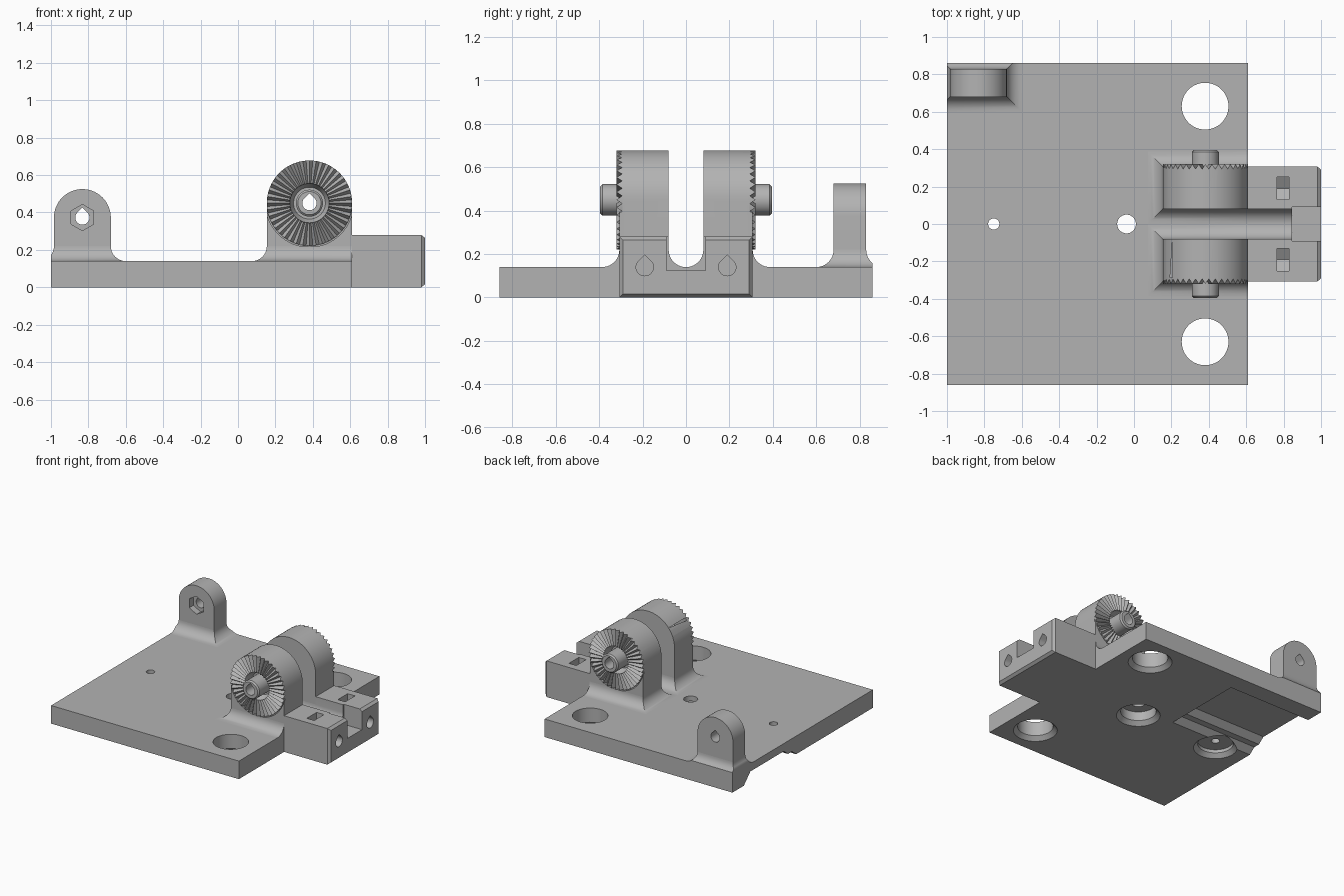
import bpy, bmesh
from math import sin, cos, pi, radians

cube = bpy.data.objects.get("Cube")
if cube:
    bpy.data.objects.remove(cube)

GREY = 0.45
mat = bpy.data.materials.new("plain grey")
mat.use_nodes = True
mat.diffuse_color = (GREY, GREY, GREY, 1)
mat.node_tree.nodes["Principled BSDF"].inputs["Base Color"].default_value = (GREY, GREY, GREY, 1)

PLATE_TOP = 0.14
X0, X1, HALF_Y = -1.0, 0.61, 0.86
FILLET = 0.08


# ---------- helpers ----------
def loft(name, rings, closed=False):
    """Skin a list of equal-length rings; cap the ends unless closed."""
    bm = bmesh.new()
    vs = [[bm.verts.new(p) for p in ring] for ring in rings]
    n = len(rings[0])
    pairs = list(zip(vs, vs[1:])) + ([(vs[-1], vs[0])] if closed else [])
    for a, b in pairs:
        for i in range(n):
            j = (i + 1) % n
            bm.faces.new((a[i], a[j], b[j], b[i]))
    if not closed:
        bm.faces.new(vs[0])
        bm.faces.new(vs[-1])
    bmesh.ops.recalc_face_normals(bm, faces=bm.faces)
    mesh = bpy.data.meshes.new(name)
    bm.to_mesh(mesh)
    bm.free()
    mesh.materials.append(mat)
    ob = bpy.data.objects.new(name, mesh)
    bpy.context.collection.objects.link(ob)
    return ob


def on_x(x, pts):
    return [(x, a, b) for a, b in pts]


def on_y(y, pts):
    return [(a, y, b) for a, b in pts]


def on_z(z, pts):
    return [(a, b, z) for a, b in pts]


def circle(cx, cy, r, n=48, turn=0.0):
    return [(cx + r * cos(2 * pi * i / n + turn), cy + r * sin(2 * pi * i / n + turn)) for i in range(n)]


def rect(a0, a1, b0, b1):
    return [(a0, b0), (a1, b0), (a1, b1), (a0, b1)]


def teardrop(cx, cz, r):
    arc = [radians(135 + 270 * i / 24) for i in range(25)]
    return [(cx + r * cos(a), cz + r * sin(a)) for a in arc] + [(cx, cz + r * 2 ** 0.5)]


def arch(cx, cz, r, bottom):
    """Round-topped upright outline."""
    top = [(cx + r * cos(pi * i / 32), cz + r * sin(pi * i / 32)) for i in range(33)]
    return top + [(cx - r, bottom), (cx + r, bottom)]


def cut(ob, cutters):
    for c in cutters:
        m = ob.modifiers.new("cut", 'BOOLEAN')
        m.operation, m.solver, m.object = 'DIFFERENCE', 'EXACT', c
    dg = bpy.context.evaluated_depsgraph_get()
    mesh = bpy.data.meshes.new_from_object(ob.evaluated_get(dg))
    ob.modifiers.clear()
    ob.data = mesh
    for c in cutters:
        bpy.data.objects.remove(c)


def finish(ob):
    bpy.ops.object.select_all(action='DESELECT')
    ob.select_set(True)
    bpy.context.view_layer.objects.active = ob
    bpy.ops.object.shade_smooth_by_angle(angle=radians(30))


def bore(x, y, depth):
    """Round pocket from below with a chamfered mouth."""
    steps = [(-0.02, 0.175), (0.03, 0.125), (depth, 0.125)]
    return loft("bore_cutter", [on_z(z, circle(x, y, r)) for z, r in steps])


def foot_fillet(name, x0, x1, y0, y1):
    """Concave mitred skirt around an upright, trimmed to the plate."""
    rings = [on_z(PLATE_TOP - 0.02, rect(x0 - FILLET, x1 + FILLET, y0 - FILLET, y1 + FILLET))]
    for i in range(10, -1, -1):
        a = pi / 2 * i / 10
        d = FILLET * (1 - cos(a))
        rings.append(on_z(PLATE_TOP + FILLET * (1 - sin(a)), rect(x0 - d, x1 + d, y0 - d, y1 + d)))
    rings = [[(min(max(x, X0), X1), min(y, HALF_Y), z) for x, y, z in r] for r in rings]
    return loft(name, rings)


# ---------- base plate ----------
plate = loft("base_plate", [on_z(z, rect(X0, X1, -HALF_Y, HALF_Y)) for z in (0, PLATE_TOP)])
recess = [(0.06, -0.02), (0.08, 0), (0.13, 0.04), (0.18, 0.04), (0.23, 0.08),
          (0.64, 0.08), (0.72, 0), (0.74, -0.02)]
cut(plate, [
    loft("recess_cutter", [on_x(x, recess) for x in (-1.1, -0.29)]),
    bore(0.38, 0.63, 0.2), bore(0.38, -0.63, 0.2),
    bore(-0.04, 0, 0.1), bore(-0.75, 0, 0.055),
    loft("hole_cutter", [on_z(z, circle(-0.04, 0, 0.05)) for z in (0.05, 0.2)]),
    loft("hole_cutter", [on_z(z, circle(-0.75, 0, 0.03)) for z in (0.03, 0.2)]),
])
finish(plate)

# ---------- rear corner ear ----------
EX, EZ, ER = -0.832, 0.373, 0.152
ear = loft("corner_ear", [on_y(y, arch(EX, EZ, ER, 0.1)) for y in (0.68, 0.83)])
cut(ear, [
    loft("ear_hole_cutter", [on_y(y, teardrop(EX, EZ, 0.038)) for y in (0.6, 0.9)]),
    loft("ear_hex_cutter", [on_y(y, circle(EX, EZ, 0.07, 6, pi / 6)) for y in (0.6, 0.73)]),
])
finish(ear)
finish(foot_fillet("ear_fillet", EX - ER, EX + ER, 0.68, 0.83))

# ---------- clutch lugs, mirrored front and back ----------
LX, LZ, LR = 0.382, 0.45, 0.228
TEETH = 40
for s, side in ((-1, "front"), (1, "back")):
    lug = loft(side + "_lug", [on_y(s * y, arch(LX, LZ, LR, 0.1)) for y in (0.08, 0.307)])
    face = [(0.4, 0.235), (0.293, 0.235), (0.293, 0.105), (0.25, 0.085)]
    cut(lug, [
        loft("face_cutter", [on_y(s * y, circle(LX, LZ, r, 64)) for y, r in face]),
        loft("lug_hole_cutter", [on_y(s * y, teardrop(LX, LZ, 0.038)) for y in (0, 0.45)]),
    ])
    finish(lug)

    # radial face teeth
    rings = []
    for r, front in ((0.105, False), (0.105, True), (LR, True), (LR, False)):
        ring = []
        for i, (x, z) in enumerate(circle(LX, LZ, r, TEETH * 2)):
            valley = 0.026 * r / LR if i % 2 else 0
            ring.append((x, s * (0.32 - valley if front else 0.285), z))
        rings.append(ring)
    finish(loft(side + "_tooth_ring", rings, closed=True))

    # pivot boss
    steps = [(0.2, 0.072), (0.385, 0.072), (0.395, 0.062)]
    boss = loft(side + "_pivot_boss", [on_y(s * y, circle(LX, LZ, r)) for y, r in steps])
    cut(boss, [loft("boss_hole_cutter", [on_y(s * y, teardrop(LX, LZ, 0.038)) for y in (0.1, 0.45)])])
    finish(boss)

    y0, y1 = sorted((s * 0.08, s * 0.307))
    finish(foot_fillet(side + "_lug_fillet", LX - LR, LX + LR, y0, y1))

# ---------- clamp block ----------
steps = [(0.61, 0), (0.98, 0), (1.0, 0.016)]
block = loft("clamp_block", [on_x(x, rect(-0.307 + c, 0.307 - c, c, 0.28 - c)) for x, c in steps])
u_shape = [(0.08 * cos(pi + pi * i / 20), 0.22 + 0.08 * sin(pi + pi * i / 20)) for i in range(21)]
u_shape += [(0.08, 0.35), (-0.08, 0.35)]
cutters = [
    loft("channel_cutter", [on_x(x, u_shape) for x in (0.55, 0.9)]),
    loft("slot_cutter", [on_x(x, rect(-0.09, 0.09, 0.125, 0.36)) for x in (0.845, 1.1)]),
]
for s in (-1, 1):
    yc = 0.19 * s
    pocket = [(yc - 0.06, 0.3), (yc + 0.06, 0.3), (yc + 0.06, 0.105), (yc, 0.07), (yc - 0.06, 0.105)]
    cutters.append(loft("nut_cutter", [on_x(x, pocket) for x in (0.765, 0.828)]))
    cutters.append(loft("screw_cutter", [on_x(x, teardrop(yc, 0.14, 0.04)) for x in (0.7, 1.1)]))
cut(block, cutters)
finish(block)
